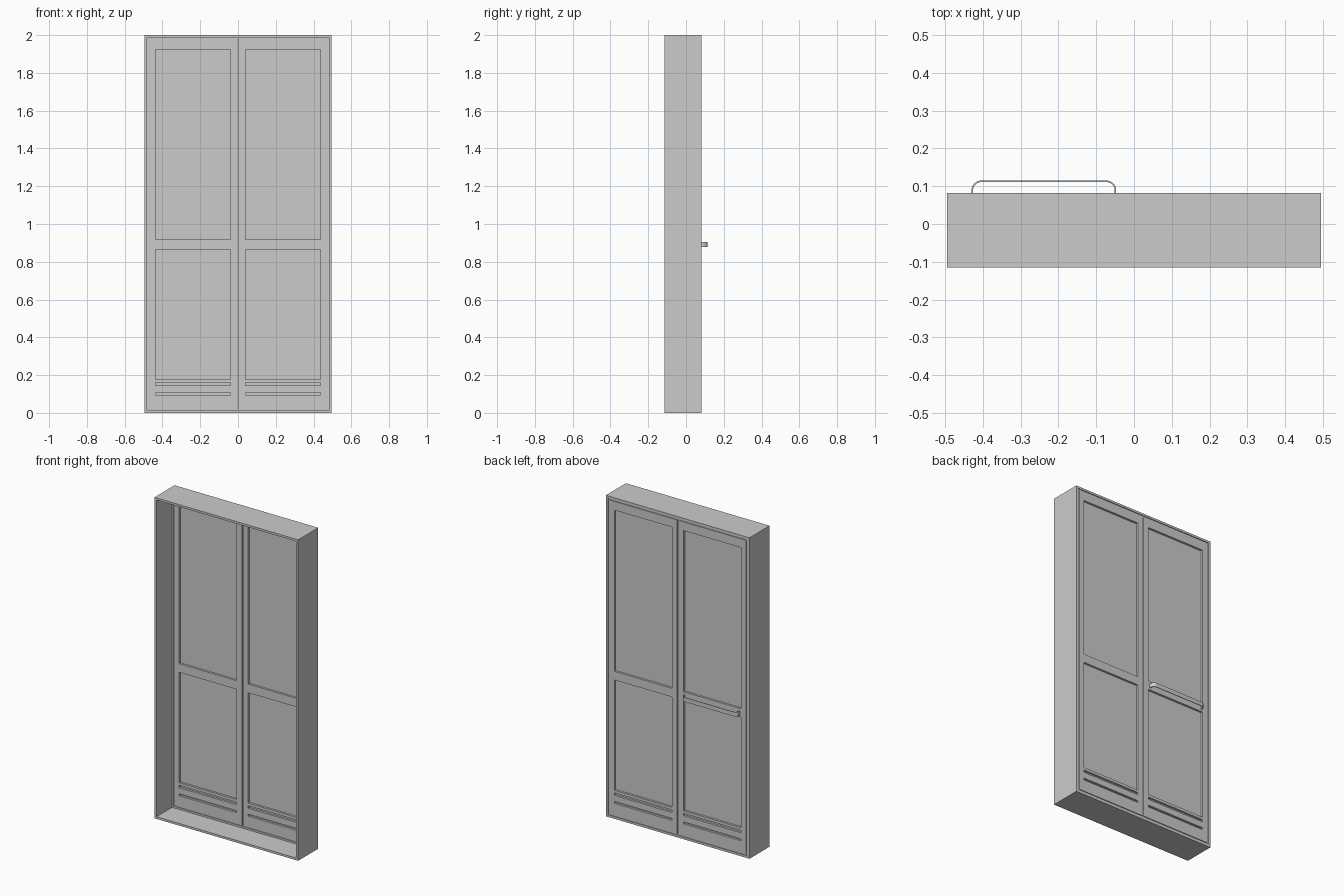
import bpy
import bmesh
import math
from mathutils import Vector

cube = bpy.data.objects.get("Cube")
if cube:
    bpy.data.objects.remove(cube, do_unlink=True)

grey = bpy.data.materials.new("plain grey")
grey.use_nodes = True
colour = (0.6, 0.6, 0.6, 1)
grey.diffuse_color = colour
grey.node_tree.nodes["Principled BSDF"].inputs["Base Color"].default_value = colour


def finish(name, bm):
    bmesh.ops.recalc_face_normals(bm, faces=bm.faces)
    mesh = bpy.data.meshes.new(name)
    bm.to_mesh(mesh)
    bm.free()
    mesh.materials.append(grey)
    obj = bpy.data.objects.new(name, mesh)
    bpy.context.collection.objects.link(obj)
    return obj


def add_box(bm, x0, x1, y0, y1, z0, z1):
    verts = bmesh.ops.create_cube(bm, size=1)["verts"]
    for v in verts:
        v.co = Vector(((x0 + x1) / 2 + v.co.x * (x1 - x0),
                       (y0 + y1) / 2 + v.co.y * (y1 - y0),
                       (z0 + z1) / 2 + v.co.z * (z1 - z0)))


def ring_frame(name, half, z0, z1, wall, y0, y1):
    """Rectangular ring: one bordered outline extruded through the depth."""
    bm = bmesh.new()

    def loop(inset, y):
        h = half - inset
        return [bm.verts.new((x, y, z)) for x, z in
                ((-h, z0 + inset), (h, z0 + inset), (h, z1 - inset), (-h, z1 - inset))]

    loops = [loop(0, y0), loop(0, y1), loop(wall, y1), loop(wall, y0)]
    for k in range(4):
        a, b = loops[k], loops[(k + 1) % 4]
        for i in range(4):
            j = (i + 1) % 4
            bm.faces.new((a[i], a[j], b[j], b[i]))
    return finish(name, bm)


# Deep casing and the narrow lining that holds the leaves
front, back = -0.115, 0.082
ring_frame("casing", 0.495, 0, 2, 0.0135, front, back)
ring_frame("lining", 0.4815, 0.0135, 1.9865, 0.011, 0.038, 0.077)

# Door leaves: stiles, rails between the openings, and a thin recessed panel
door_front, door_back = 0.043, back
bottom, top = 0.0225, 1.9775
inner, outer, open_in, open_out = 0.003, 0.472, 0.04, 0.437
openings = [(0.096, 0.108), (0.146, 0.161), (0.178, 0.865), (0.919, 1.923)]

for side, label in ((-1, "right"), (1, "left")):
    def box(bm, a, b, y0, y1, z0, z1):
        add_box(bm, min(side * a, side * b), max(side * a, side * b), y0, y1, z0, z1)

    bm = bmesh.new()
    box(bm, inner, open_in, door_front, door_back, bottom, top)
    box(bm, open_out, outer, door_front, door_back, bottom, top)
    edges = [bottom] + [z for pair in openings for z in pair] + [top]
    for z0, z1 in zip(edges[::2], edges[1::2]):
        box(bm, open_in, open_out, door_front, door_back, z0, z1)
    finish(label + "_leaf_frame", bm)

    bm = bmesh.new()
    box(bm, open_in, open_out, 0.056, 0.069, bottom + 0.01, top - 0.01)
    finish(label + "_leaf_panel", bm)

# Push bar: flat strip following a rounded path
x0, x1, reach, radius, strip = -0.43, -0.047, 0.115, 0.026, 0.004


def bar_path(inset):
    r = radius - inset
    pts = [(x0 + inset, back - 0.004)]
    for cx, start in ((x0 + radius, math.pi), (x1 - radius, math.pi / 2)):
        for k in range(9):
            a = start - k * math.pi / 16
            pts.append((cx + r * math.cos(a), reach - radius + r * math.sin(a)))
    pts.append((x1 - inset, back - 0.004))
    return pts


bm = bmesh.new()
outside, inside = bar_path(0), bar_path(strip)
rows = [[bm.verts.new((x, y, z)) for x, y in path]
        for path, z in ((outside, 0.877), (inside, 0.877), (inside, 0.904), (outside, 0.904))]
for i in range(len(outside) - 1):
    for k in range(4):
        a, b = rows[k], rows[(k + 1) % 4]
        bm.faces.new((a[i], a[i + 1], b[i + 1], b[i]))
for end in (0, -1):
    bm.faces.new([row[end] for row in rows])
bar = finish("push_bar", bm)
bpy.ops.object.select_all(action="DESELECT")
bar.select_set(True)
bpy.context.view_layer.objects.active = bar
bpy.ops.object.shade_smooth_by_angle(angle=math.radians(30))
